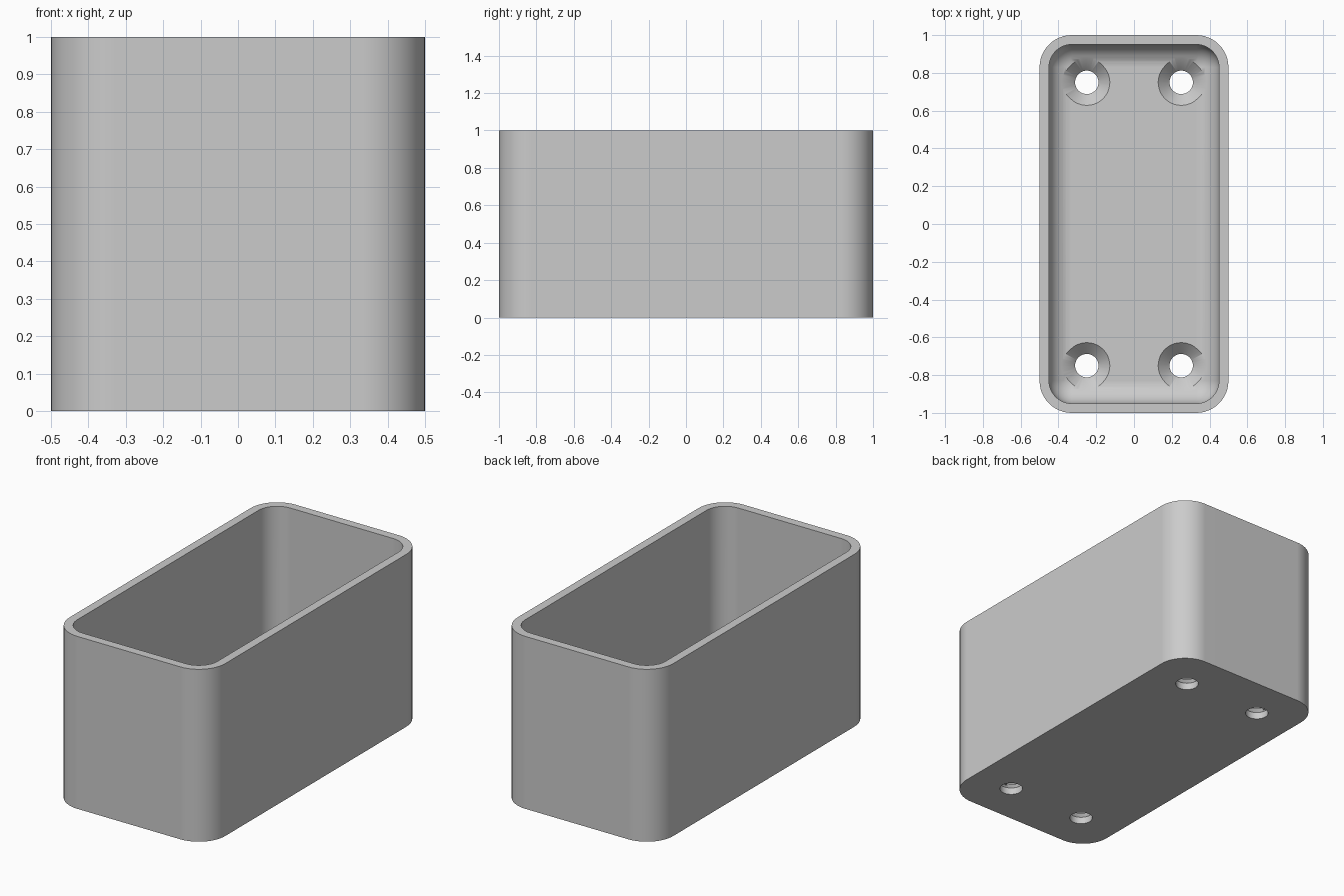
import bpy
import bmesh
from math import cos, sin, pi, radians

if "Cube" in bpy.data.objects:
    bpy.data.objects.remove(bpy.data.objects["Cube"])

HALF_X, HALF_Y, HEIGHT = 0.5, 1.0, 1.0
WALL, FLOOR = 0.05, 0.1
OUTER_R, INNER_R = 0.17, 0.12
STEPS = 12


def rounded_loop(bm, inset, radius, z):
    """Ring of vertices around a rounded rectangle."""
    ring = []
    cx, cy = HALF_X - inset - radius, HALF_Y - inset - radius
    for quarter, (sx, sy) in enumerate([(1, 1), (-1, 1), (-1, -1), (1, -1)]):
        for i in range(STEPS + 1):
            a = (quarter + i / STEPS) * pi / 2
            ring.append(bm.verts.new((sx * cx + radius * cos(a),
                                      sy * cy + radius * sin(a), z)))
    return ring


def skin(bm, rings):
    """Bridge consecutive rings and cap both ends."""
    for low, high in zip(rings, rings[1:]):
        n = len(low)
        for i in range(n):
            j = (i + 1) % n
            bm.faces.new((low[i], low[j], high[j], high[i]))
    bm.faces.new(rings[0][::-1])
    bm.faces.new(rings[-1])
    bmesh.ops.recalc_face_normals(bm, faces=bm.faces[:])


def make_object(name, bm):
    mesh = bpy.data.meshes.new(name)
    bm.to_mesh(mesh)
    bm.free()
    obj = bpy.data.objects.new(name, mesh)
    bpy.context.collection.objects.link(obj)
    return obj


# Open box: outer wall, rim, inner wall, then the rounded edge of the floor
bm = bmesh.new()
rings = [rounded_loop(bm, 0, OUTER_R, 0),
         rounded_loop(bm, 0, OUTER_R, HEIGHT),
         rounded_loop(bm, WALL, INNER_R, HEIGHT)]
for k in range(STEPS):
    t = k / STEPS * pi / 2
    shrink = INNER_R * (1 - cos(t))
    rings.append(rounded_loop(bm, WALL + shrink, INNER_R - shrink,
                              FLOOR + INNER_R * (1 - sin(t))))
# last ring lies on the floor with a nearly sharp corner
rings.append(rounded_loop(bm, WALL + INNER_R - 0.001, 0.001, FLOOR))
skin(bm, rings)
box = make_object("open_box", bm)

# Countersunk screw holes
bm = bmesh.new()
profile = [(0.062, -0.1), (0.062, 0.04), (0.147, 0.125)]
for x in (-0.25, 0.25):
    for y in (-0.75, 0.75):
        rings = [[bm.verts.new((x + r * cos(2 * pi * i / 48),
                                y + r * sin(2 * pi * i / 48), z))
                  for i in range(48)] for r, z in profile]
        skin(bm, rings)
cutter = make_object("screw_hole_cutter", bm)
cutter.hide_render = True

# Single grey material
grey = bpy.data.materials.new("light_grey")
grey.use_nodes = True
colour = (0.6, 0.6, 0.6, 1)
grey.diffuse_color = colour
grey.node_tree.nodes["Principled BSDF"].inputs["Base Color"].default_value = colour
box.data.materials.append(grey)
cutter.data.materials.append(grey)

# Cut the holes, then smooth the rounded surfaces
bpy.ops.object.select_all(action="DESELECT")
box.select_set(True)
bpy.context.view_layer.objects.active = box
cut = box.modifiers.new("screw_holes", "BOOLEAN")
cut.operation = "DIFFERENCE"
cut.solver = "EXACT"
cut.object = cutter
bpy.ops.object.modifier_apply(modifier=cut.name)
bpy.data.objects.remove(cutter)
bpy.ops.object.shade_smooth_by_angle(angle=radians(30))
weighted = box.modifiers.new("flat_panels", "WEIGHTED_NORMAL")
weighted.keep_sharp = True
